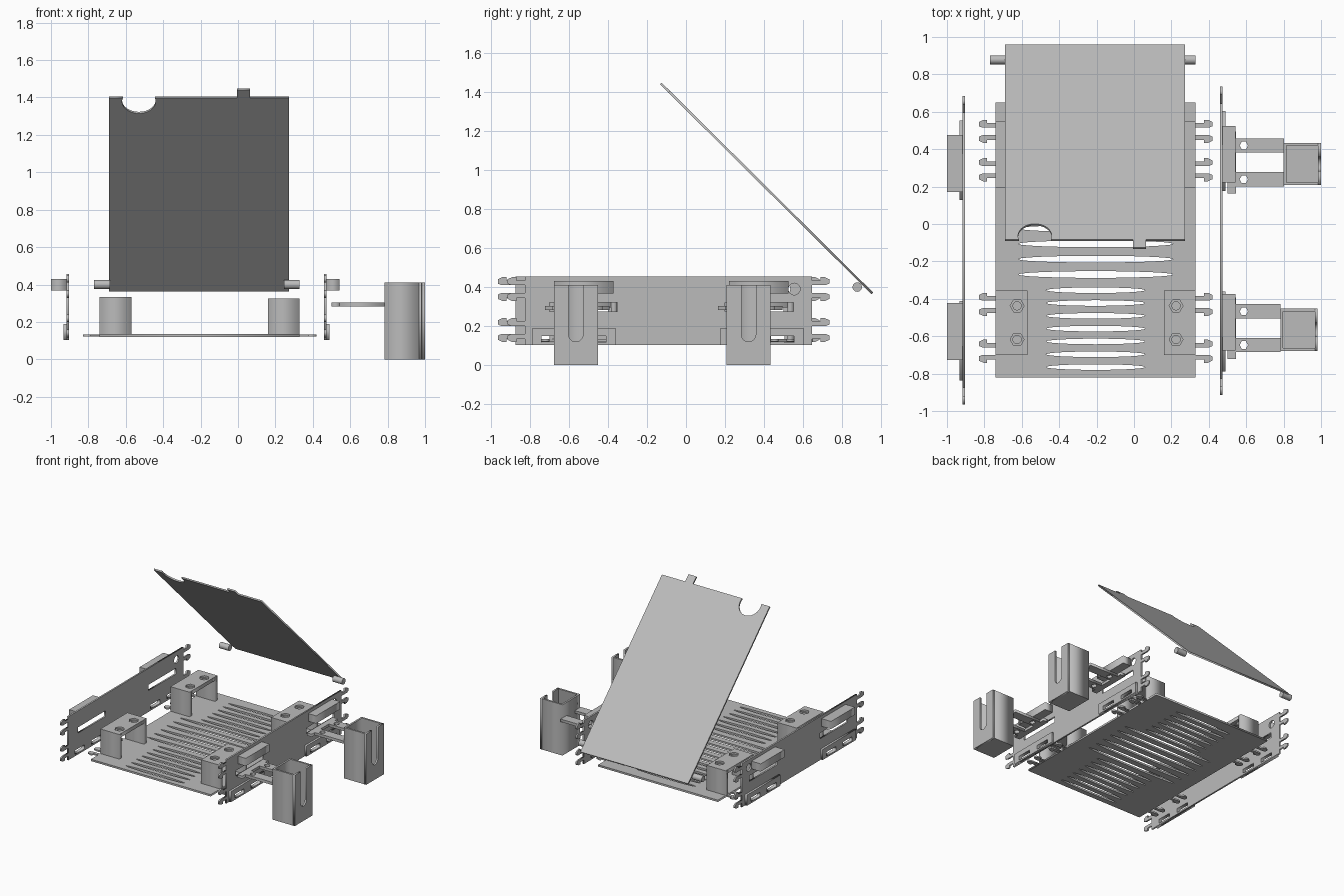
import bpy, math
from mathutils import Matrix, Vector

if "Cube" in bpy.data.objects:
    bpy.data.objects.remove(bpy.data.objects["Cube"])

grey = bpy.data.materials.new("light_grey")
grey.use_nodes = True
COLOUR = (0.5, 0.5, 0.5, 1)
grey.diffuse_color = COLOUR
grey.node_tree.nodes["Principled BSDF"].inputs["Base Color"].default_value = COLOUR


def frame(u, v, origin):
    """Matrix putting profile axes u, v and their normal at an origin."""
    u, v = Vector(u).normalized(), Vector(v).normalized()
    m = Matrix((u, v, u.cross(v))).transposed().to_4x4()
    m.translation = origin
    return m


def flat(z):
    return frame((1, 0, 0), (0, 1, 0), (0, 0, z))


def upright(x):
    return frame((0, 1, 0), (0, 0, 1), (x, 0, 0))


def rect(u0, u1, v0, v1):
    return [(u0, v0), (u1, v0), (u1, v1), (u0, v1)]


def oval(cu, cv, ru, rv, n=24):
    return [(cu + ru * math.cos(math.tau * i / n), cv + rv * math.sin(math.tau * i / n))
            for i in range(n)]


def plate(name, loops, thick, matrix):
    """Flat plate from an outline and any holes, centred on its plane."""
    curve = bpy.data.curves.new(name, "CURVE")
    curve.dimensions, curve.fill_mode, curve.extrude = "2D", "BOTH", thick / 2
    for pts in loops:
        s = curve.splines.new("POLY")
        s.points.add(len(pts) - 1)
        for p, (u, v) in zip(s.points, pts):
            p.co = (u, v, 0, 1)
        s.use_cyclic_u = True
    tmp = bpy.data.objects.new(name + "_profile", curve)
    bpy.context.collection.objects.link(tmp)
    graph = bpy.context.evaluated_depsgraph_get()
    mesh = bpy.data.meshes.new_from_object(tmp.evaluated_get(graph))
    bpy.data.objects.remove(tmp)
    mesh.transform(matrix)
    mesh.materials.clear()
    mesh.materials.append(grey)
    ob = bpy.data.objects.new(name, mesh)
    bpy.context.collection.objects.link(ob)
    return ob


def box(name, x, y, z):
    return plate(name, [rect(*x, *y)], z[1] - z[0], flat((z[0] + z[1]) / 2))


def clip(name, matrix, u, v, side):
    """Pair of hooked snap prongs pointing along side * u."""
    for s in (-1, 1):
        prong = [(0, .02), (.07, .02), (.09, .028), (.09, .05), (.065, .062),
                 (.045, .062), (.045, .045), (0, .045)]
        plate(name, [[(u + side * a, v + s * b) for a, b in prong]], .012, matrix)


# Slotted base plate with side clips
X0, X1, Y0, Y1, BASE = -.74, .33, -.82, .65, .127
slots = [oval(-.205, -.765 + .0685 * i, .265, .015) for i in range(7)]
slots += [oval(-.205, -.27 + .082 * i, .415, .018) for i in range(6)]
slots += [oval(-.205, .205 + .0685 * i, .265, .015) for i in range(6)]
plate("base_plate", [rect(X0, X1, Y0, Y1)] + slots, .015, flat(BASE))
for y in (.495, .29, -.43, -.68):
    clip("base_clip_left", flat(BASE), X1, y, 1)
    clip("base_clip_right", flat(BASE), X0, y, -1)

# Bridge brackets on the base, with bolt holes and nuts on top
for x0, x1, top in ((X0, -.57, .333), (.16, X1, .325)):
    for y0, y1 in ((-.70, -.355), (.195, .55)):
        cx, cy = (x0 + x1) / 2 + (.03 if x0 < 0 else -.02), (y0 + y1) / 2
        for a in (y0, y1 - .03):
            box("bracket_leg", (x0, x1), (a, a + .03), (.13, top))
        nuts = [oval(cx, cy + d, .037, .037, 6) for d in (-.09, .09)]
        plate("bracket_top", [rect(x0, x1, y0, y1)] + nuts, .03, flat(top - .015))
        for d in (-.09, .09):
            plate("bracket_nut_seat", [oval(cx, cy + d, .037, .037, 6),
                                       oval(cx, cy + d, .022, .022, 16)], .012, flat(top - .02))

# Side panels: windows, pivot hole, end clips, lower rails and upper blocks
for side, x, yc, block in ((1, .467, -.09, .07), (-1, -.91, -.14, .083)):
    word = "left" if side > 0 else "right"
    m = upright(x)
    holes = [rect(yc + c - .175, yc + c + .175, .275, .322) for c in (-.435, .465)]
    holes.append(oval(yc + .645, .39, .03, .03))
    rails = []
    for c in (-.485, .48):
        cuts = [rect(yc + c + d - .06, yc + c + d + .06, .117, .15) for d in (-.105, .105)]
        holes += cuts
        rails.append((c, cuts))
    plate(word + "_panel", [rect(yc - .735, yc + .735, .103, .455)] + holes, .013, m)
    for c, cuts in rails:
        plate(word + "_lower_rail", [rect(yc + c - .213, yc + c + .213, .104, .19)] + cuts,
              .017, upright(x + side * .014))
    for c in (-.435, .463):
        xs = sorted((x + side * .006, x + side * (.007 + block)))
        box(word + "_upper_block", xs, (yc + c - .152, yc + c + .152), (.368, .43))
    for z in (.39, .18):
        clip(word + "_end_clip", m, yc + .735, z, 1)
        clip(word + "_end_clip", m, yc - .735, z, -1)

# Hollow posts on forked arms
for x0, y0 in ((.80, .208), (.782, -.678)):
    x1, y1, w = x0 + .2, y0 + .226, .015
    yc = (y0 + y1) / 2
    walls = [(x0, y0), (x1 - w, y0), (x1 - w, y0 + w), (x0 + w, y0 + w),
             (x0 + w, y1 - w), (x1 - w, y1 - w), (x1 - w, y1), (x0, y1)]
    plate("post_walls", [walls], .41, flat(.205))
    arc = [(yc + .037 * math.cos(a), .157 - .037 * math.sin(a))
           for a in (math.pi * i / 12 for i in range(13))]
    face = [(y0, 0), (y1, 0), (y1, .41), (yc + .037, .41)] + arc
    face += [(yc - .037, .41), (y0, .41)]
    plate("post_slotted_face", [face], w, upright(x1 - w / 2))
    box("post_floor", (x0 + w, x1 - w), (y0 + w, y1 - w), (0, .02))
    yc += .008
    for s in (-1, 1):
        cy = yc + s * .09
        plate("arm_bar", [rect(.53, x0 + .002, cy - .038, cy + .038),
                          oval(.587, cy, .022, .024, 6)], .022, flat(.293))
    box("arm_crossbar", (.50, .545), (yc - .165, yc + .165), (.282, .304))

# Tilted lid with finger notch and latch tab
LEN, NOTCH, R = 1.468, -.53, .09
lid = frame((1, 0, 0), (0, -1.045, 1.037), (0, .955, .368))
notch = [(NOTCH + R * math.cos(a), LEN - .028 - R * math.sin(a))
         for a in (math.radians(-18 + 216 * i / 20) for i in range(21))]
outline = [(-.69, 0), (.273, 0), (.273, LEN), (.065, LEN), (.065, LEN + .06),
           (-.005, LEN + .06), (-.005, LEN)] + notch + [(-.69, LEN)]
plate("lid", [outline], .012, lid)

# Hinge pins
for x0, x1 in ((-.77, -.685), (.245, .33)):
    pin = plate("hinge_pin", [oval(.878, .4, .024, .024)], x1 - x0, upright((x0 + x1) / 2))
    for f in pin.data.polygons:
        f.use_smooth = len(f.vertices) == 4 and abs(f.normal.x) < .5
